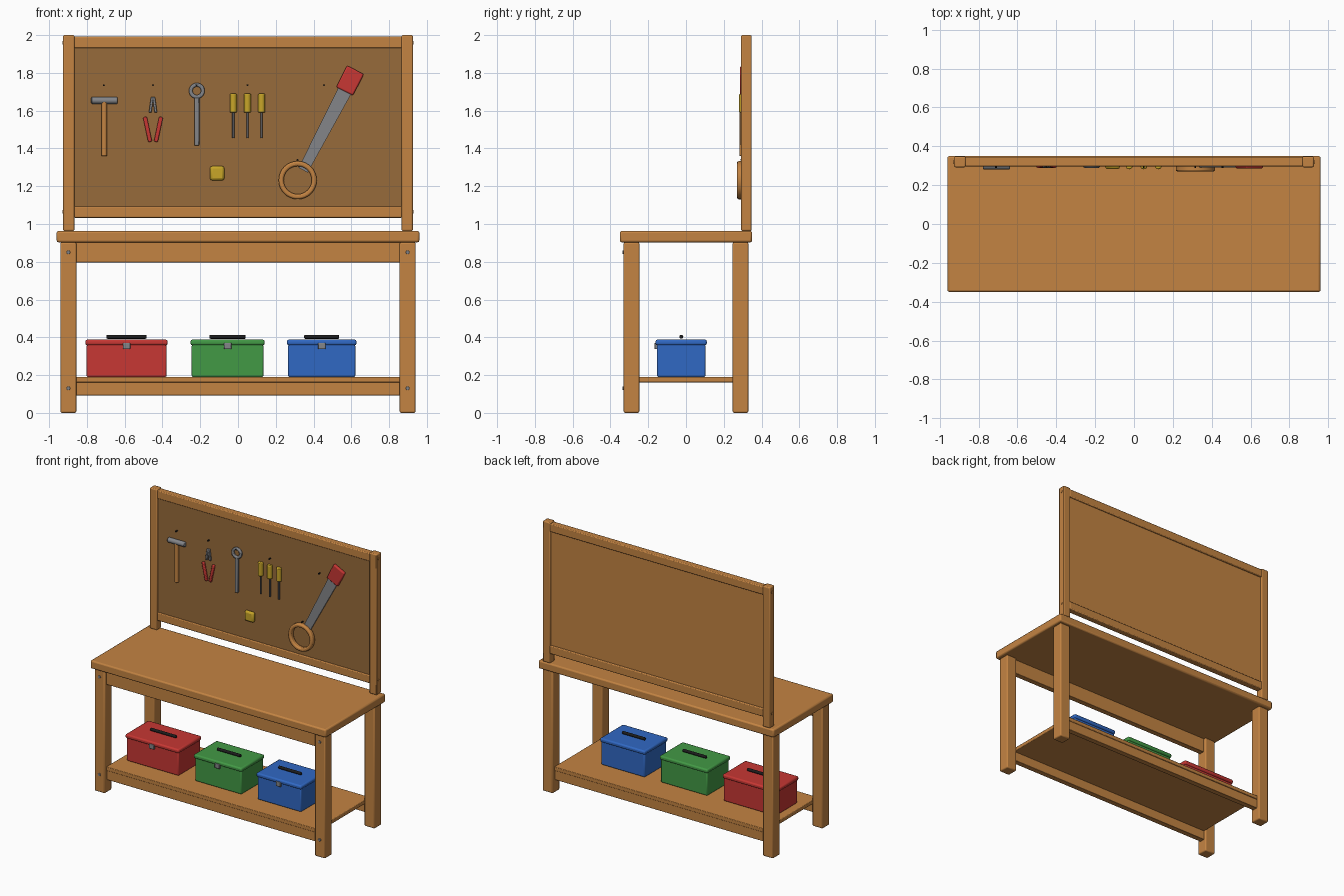
import bpy
import math
from mathutils import Vector

if "Cube" in bpy.data.objects:
    bpy.data.objects.remove(bpy.data.objects["Cube"])


def material(name, r, g, b):
    m = bpy.data.materials.new(name)
    m.use_nodes = True
    m.diffuse_color = (r, g, b, 1)
    m.node_tree.nodes["Principled BSDF"].inputs["Base Color"].default_value = (r, g, b, 1)
    return m


wood = material("warm wood", 0.55, 0.23, 0.055)
board = material("brown pegboard", 0.31, 0.145, 0.043)
red = material("red", 0.57, 0.038, 0.033)
green = material("green", 0.055, 0.32, 0.06)
blue = material("blue", 0.03, 0.14, 0.55)
yellow = material("yellow", 0.58, 0.38, 0.022)
steel = material("steel grey", 0.23, 0.235, 0.25)
dark = material("dark steel", 0.1, 0.1, 0.11)
black = material("black", 0.012, 0.012, 0.012)


def finish(ob, name, mat, bevel=0.0, segments=2):
    ob.name = name
    ob.data.materials.append(mat)
    if bevel:
        mod = ob.modifiers.new("soft edges", 'BEVEL')
        mod.width = bevel
        mod.segments = segments
        mod.limit_method = 'ANGLE'
    bpy.ops.object.shade_smooth_by_angle(angle=math.radians(35))
    return ob


def box(name, xs, ys, zs, mat, bevel=0.006, tilt=0.0):
    """Box from its ranges on x, y and z, optionally tilted about y."""
    spans = (xs, ys, zs)
    bpy.ops.mesh.primitive_cube_add(size=1, location=[(a + b) / 2 for a, b in spans])
    ob = bpy.context.object
    ob.scale = [b - a for a, b in spans]
    bpy.ops.object.transform_apply(location=False, rotation=False, scale=True)
    ob.rotation_euler.y = tilt
    return finish(ob, name, mat, bevel)


def rod(name, start, end, radius, mat, bevel=0.0, sides=16):
    a, b = Vector(start), Vector(end)
    bpy.ops.mesh.primitive_cylinder_add(vertices=sides, radius=radius,
                                        depth=(b - a).length, location=(a + b) / 2)
    ob = bpy.context.object
    ob.rotation_euler = (b - a).to_track_quat('Z', 'Y').to_euler()
    return finish(ob, name, mat, bevel)


def bar(name, start, end, width, ys, mat, bevel=0.004):
    """Flat bar between two points (x, z) on the wall."""
    (ax, az), (bx, bz) = start, end
    length = math.hypot(bx - ax, bz - az)
    cx, cz = (ax + bx) / 2, (az + bz) / 2
    return box(name, (cx - width / 2, cx + width / 2), ys,
               (cz - length / 2, cz + length / 2), mat, bevel,
               math.atan2(bx - ax, bz - az))


def ring(name, x, z, outer, inner, ys, mat, bevel=0.004, sides=32):
    """Ring with a square section, facing the front."""
    verts, faces = [], []
    for i in range(sides):
        t = math.tau * i / sides
        for r, y in ((outer, ys[0]), (outer, ys[1]), (inner, ys[1]), (inner, ys[0])):
            verts.append((x + r * math.cos(t), y, z + r * math.sin(t)))
        n = (i + 1) % sides
        for k in range(4):
            j = (k + 1) % 4
            faces.append((4 * i + k, 4 * i + j, 4 * n + j, 4 * n + k))
    mesh = bpy.data.meshes.new(name)
    mesh.from_pydata(verts, [], faces)
    ob = bpy.data.objects.new(name, mesh)
    bpy.context.collection.objects.link(ob)
    bpy.ops.object.select_all(action='DESELECT')
    ob.select_set(True)
    bpy.context.view_layer.objects.active = ob
    bpy.ops.object.mode_set(mode='EDIT')
    bpy.ops.mesh.select_all(action='SELECT')
    bpy.ops.mesh.normals_make_consistent(inside=False)
    bpy.ops.object.mode_set(mode='OBJECT')
    return finish(ob, name, mat, bevel)


# Bench: top, legs, apron, lower shelf and rails
box("bench_top", (-0.96, 0.96), (-0.35, 0.35), (0.903, 0.963), wood, 0.01)
for side, s in (("left", 1), ("right", -1)):
    xs = sorted((s * 0.856, s * 0.94))
    box(f"front_leg_{side}", xs, (-0.33, -0.247), (0, 0.903), wood, 0.008)
    box(f"back_leg_{side}", xs, (0.247, 0.33), (0, 0.903), wood, 0.008)
    for z in (0.13, 0.85):
        rod(f"leg_bolt_{side}", (s * 0.898, -0.325, z), (s * 0.898, -0.337, z),
            0.01, steel, 0.002)
    # Upright posts that carry the tool board
    box(f"board_post_{side}", sorted((s * 0.866, s * 0.926)), (0.292, 0.347),
        (0.963, 2.0), wood, 0.007)
    for z in (1.065, 1.96):
        rod(f"post_screw_{side}", (s * 0.92, 0.32, z), (s * 0.929, 0.32, z), 0.01, wood)
box("front_apron", (-0.86, 0.86), (-0.31, -0.27), (0.797, 0.905), wood, 0.003)
box("lower_shelf", (-0.86, 0.86), (-0.31, 0.31), (0.162, 0.19), wood, 0.004)
box("lower_front_rail", (-0.86, 0.86), (-0.305, -0.265), (0.093, 0.163), wood, 0.003)
box("lower_back_rail", (-0.86, 0.86), (0.265, 0.305), (0.093, 0.163), wood, 0.003)

# Tool board
box("board_top_rail", (-0.87, 0.87), (0.297, 0.345), (1.932, 1.992), wood, 0.006)
box("board_bottom_rail", (-0.87, 0.87), (0.297, 0.345), (1.033, 1.093), wood, 0.006)
box("pegboard", (-0.87, 0.87), (0.306, 0.32), (1.085, 1.94), board, 0)
box("board_backing", (-0.87, 0.87), (0.32, 0.333), (1.085, 1.94), wood, 0)
for x, z in ((-0.71, 1.735), (-0.45, 1.735), (-0.22, 1.735), (0.05, 1.735),
             (0.455, 1.735), (0.315, 1.34)):
    rod("peg", (x, 0.31, z), (x, 0.288, z), 0.005, black, sides=10)

# Toolboxes: body, lid, latch and carrying handle
for name, mat, x, half, grip in (("red", red, -0.59, 0.212, 0.106),
                                 ("green", green, -0.055, 0.19, 0.096),
                                 ("blue", blue, 0.443, 0.178, 0.093)):
    box(f"{name}_toolbox_body", (x - half, x + half), (-0.153, 0.103), (0.19, 0.362), mat, 0.008)
    box(f"{name}_toolbox_lid", (x - half - 0.006, x + half + 0.006), (-0.161, 0.11),
        (0.358, 0.388), mat, 0.01)
    box(f"{name}_toolbox_latch", (x - 0.02, x + 0.02), (-0.167, -0.15), (0.337, 0.371), steel, 0.004)
    rod(f"{name}_toolbox_handle", (x - grip, -0.025, 0.403), (x + grip, -0.025, 0.403),
        0.0105, black, 0.005)

# Hammer
thin = (0.289, 0.308)
rod("hammer_handle", (-0.708, 0.298, 1.36), (-0.708, 0.298, 1.65), 0.0155, wood, 0.004)
rod("hammer_head", (-0.777, 0.299, 1.654), (-0.638, 0.299, 1.654), 0.018, steel, 0.005)

# Pliers
for s in (-1, 1):
    bar("pliers_jaw", (-0.45 + s * 0.004, 1.672), (-0.45 + s * 0.015, 1.59), 0.014, thin, steel)
    bar("pliers_handle", (-0.45 + s * 0.043, 1.567), (-0.45 + s * 0.015, 1.435),
        0.021, thin, red, 0.006)

# Ring wrench
ring("wrench_ring", -0.218, 1.705, 0.042, 0.022, thin, steel, 0.006)
box("wrench_shaft", (-0.231, -0.205), thin, (1.415, 1.67), steel, 0.005)

# Screwdrivers
for x in (-0.025, 0.05, 0.125):
    rod("screwdriver_handle", (x, 0.3, 1.59), (x, 0.3, 1.69), 0.0185, yellow, 0.005)
    rod("screwdriver_shaft", (x, 0.3, 1.455), (x, 0.3, 1.6), 0.006, dark, sides=12)

# Tape measure and hanging ring
box("tape_measure", (-0.149, -0.072), (0.282, 0.31), (1.23, 1.307), yellow, 0.014)
ring("hanging_ring", 0.316, 1.232, 0.101, 0.074, (0.27, 0.306), wood, 0.009)

# Hand saw: tapered blade and block grip
blade = bar("saw_blade", (0.345, 1.285), (0.565, 1.705), 0.076, (0.292, 0.302), steel, 0)
for v in blade.data.vertices:
    if v.co.z < 0:
        v.co.x *= 0.72
bar("saw_grip", (0.564, 1.702), (0.622, 1.816), 0.1, (0.286, 0.31), red, 0.008)
